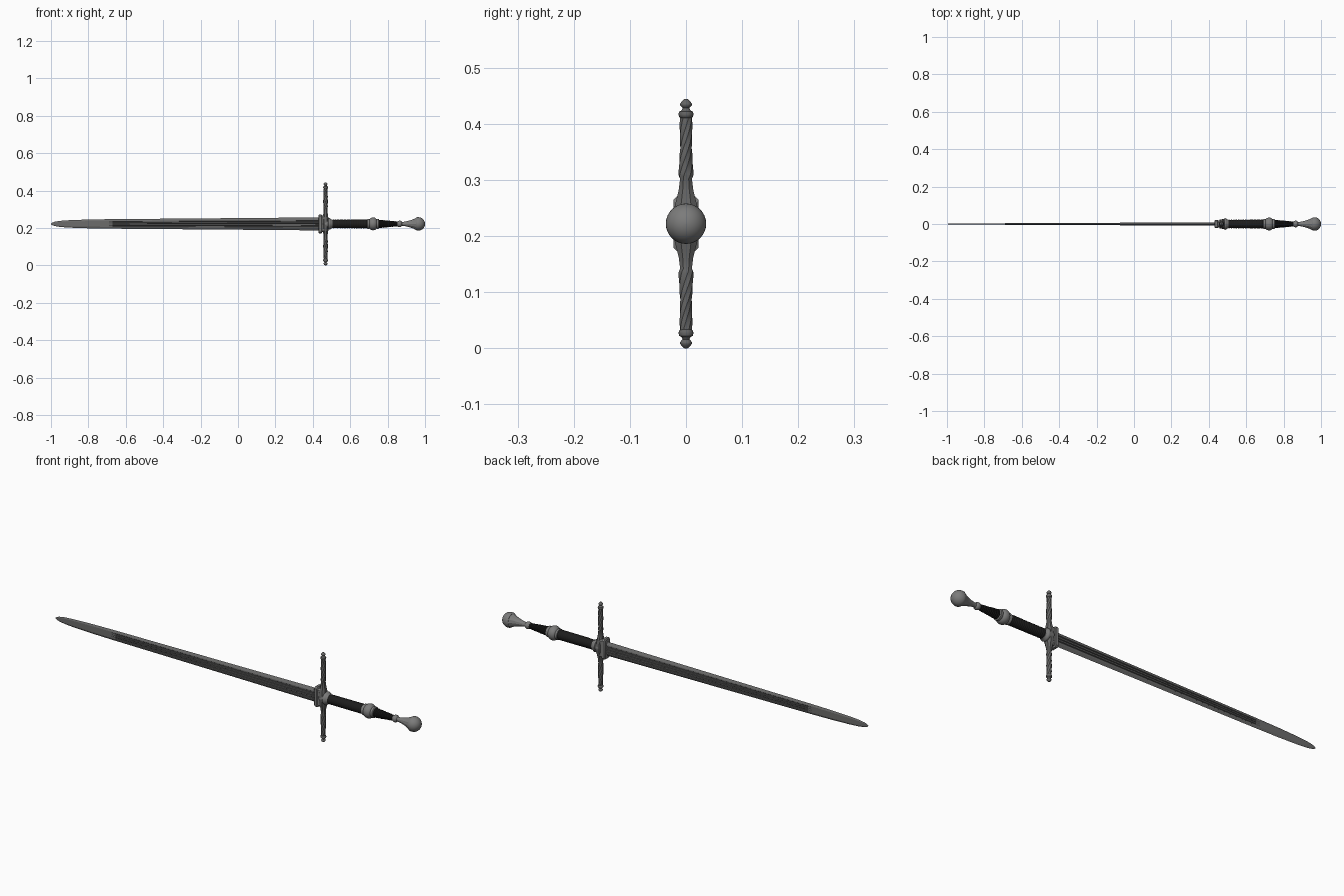
import bpy, bmesh, math
from mathutils import Vector, Matrix

if "Cube" in bpy.data.objects:
    bpy.data.objects.remove(bpy.data.objects["Cube"])

CZ = 0.222  # height of the sword's long axis


def material(name, v):
    m = bpy.data.materials.new(name)
    m.diffuse_color = (v, v, v * 0.99, 1)
    m.use_nodes = True
    m.node_tree.nodes["Principled BSDF"].inputs["Base Color"].default_value = m.diffuse_color
    return m


STEEL = material("blade steel", 0.15)
FULLER = material("dark fuller steel", 0.09)
GUARD = material("guard steel", 0.13)
FITTING = material("polished fitting steel", 0.20)
LEATHER = material("black leather", 0.012)


def loft(name, rings, mats, rule=None, smooth=40):
    """Skin closed rings of equal length, capping both ends."""
    bm = bmesh.new()
    vs = [[bm.verts.new(p) for p in r] for r in rings]
    n = len(vs[0])
    for i, (a, b) in enumerate(zip(vs, vs[1:])):
        for j in range(n):
            k = (j + 1) % n
            f = bm.faces.new((a[j], a[k], b[k], b[j]))
            if rule:
                f.material_index = rule(i, j)
    bm.faces.new(vs[0])
    bm.faces.new(vs[-1])
    bmesh.ops.recalc_face_normals(bm, faces=bm.faces)
    me = bpy.data.meshes.new(name)
    bm.to_mesh(me)
    bm.free()
    for m in mats:
        me.materials.append(m)
    ob = bpy.data.objects.new(name, me)
    bpy.context.collection.objects.link(ob)
    if smooth:
        bpy.ops.object.select_all(action='DESELECT')
        bpy.context.view_layer.objects.active = ob
        ob.select_set(True)
        bpy.ops.object.shade_smooth_by_angle(angle=math.radians(smooth))
    return ob


def lathe_x(name, profile, mat, sides=32, smooth=40):
    """Turn an (x, radius) profile around the long axis."""
    rings = [[(x, r * math.cos(2 * math.pi * k / sides), CZ + r * math.sin(2 * math.pi * k / sides))
              for k in range(sides)] for x, r in profile]
    return loft(name, rings, [mat], smooth=smooth)


# Blade: flat bevelled section with three fullers that fade out before the tip
HALF = [(0.62, 0), (0.50, 0), (0.43, 1), (0.29, 1), (0.22, 0),
        (0.13, 0), (0.07, 1), (-0.07, 1), (-0.13, 0),
        (-0.22, 0), (-0.29, 1), (-0.43, 1), (-0.50, 0), (-0.62, 0)]


def blade_ring(x, w, t, depth):
    front = [(x, -t + depth * g, CZ + w * f) for f, g in HALF]
    back = [(x, t - depth * g, CZ + w * f) for f, g in reversed(HALF)]
    return [(x, 0, CZ + w)] + front + [(x, 0, CZ - w)] + back


def fuller_face(i, j):
    a = j - 1 if j < 15 else 28 - j  # index along the flat side
    return 1 if i < 3 and a in (1, 2, 3, 5, 6, 7, 9, 10, 11) else 0


BLADE = [(0.45, 0.035, 0.0085, 0.004), (0.0, 0.031, 0.007, 0.0035),
         (-0.67, 0.0255, 0.0042, 0.002), (-0.69, 0.0253, 0.004, 0),
         (-0.80, 0.0235, 0.0035, 0), (-0.90, 0.020, 0.003, 0), (-0.95, 0.0165, 0.0026, 0),
         (-0.98, 0.0115, 0.002, 0), (-0.993, 0.007, 0.0015, 0), (-1.0, 0.0015, 0.0005, 0)]
loft("blade", [blade_ring(*b) for b in BLADE], [STEEL, FULLER], fuller_face, 20)


# Collar around the blade root: rounded rectangular block with a rim
def collar_ring(x, hy, hz, c=0.007):
    q = [(hy, hz - c), (hy - c, hz), (c - hy, hz), (-hy, hz - c),
         (-hy, c - hz), (c - hy, -hz), (hy - c, -hz), (hy, c - hz)]
    return [(x, y, CZ + z) for y, z in q]


loft("blade_collar", [collar_ring(*r) for r in [
    (0.430, 0.018, 0.046), (0.434, 0.022, 0.050), (0.447, 0.022, 0.050),
    (0.450, 0.019, 0.044), (0.468, 0.019, 0.044)]], [FITTING], smooth=30)

# Guard arms: square bar flaring at the centre and twisting towards the ends
GX = 0.468


def arm_ring(d, hx, hy, turn):
    pts = []
    for sx, sy in ((1, 0.45), (0.45, 1), (-0.45, 1), (-1, 0.45),
                   (-1, -0.45), (-0.45, -1), (0.45, -1), (1, -0.45)):
        p = Matrix.Rotation(turn, 2) @ Vector((sx * hx, sy * hy))
        pts.append((GX + p.x, p.y, CZ + d))
    return pts


ARM = [(0.0, 0.018, 0.025), (0.02, 0.018, 0.023), (0.04, 0.014, 0.018),
       (0.06, 0.011, 0.013), (0.08, 0.0095, 0.0105)]


def arm_spec():
    for d, hx, hy in ARM:
        yield d, hx, hy, 0
    for k in range(1, 25):
        u = k / 24
        s = 0.0115 - 0.002 * u
        yield 0.08 + 0.11 * u, s * 0.95, s * 1.08, math.pi * u


# Finials: turned collar and knob on each arm end
FINIAL = [(0.188, 0.009), (0.190, 0.012), (0.195, 0.0135), (0.200, 0.012), (0.202, 0.008),
          (0.206, 0.006), (0.208, 0.008), (0.211, 0.0105), (0.214, 0.0105),
          (0.218, 0.0075), (0.222, 0.003)]
for side, s in (("upper", 1), ("lower", -1)):
    loft(side + "_guard_arm", [arm_ring(s * d, hx, hy, s * a) for d, hx, hy, a in arm_spec()],
         [GUARD], smooth=30)
    loft(side + "_guard_finial",
         [[(GX + r * math.cos(k * math.pi / 8), r * math.sin(k * math.pi / 8), CZ + s * d)
           for k in range(16)] for d, r in FINIAL], [GUARD])

# Ferrule between guard and grip
lathe_x("grip_ferrule", [(0.465, 0.025), (0.480, 0.026), (0.483, 0.030), (0.489, 0.031),
                         (0.494, 0.029), (0.498, 0.025), (0.504, 0.023)], FITTING)


# Leather grips: closely ribbed wrapping
def ribbed(x0, x1, r0, r1, count):
    out = []
    for k in range(count * 4 + 1):
        u = k / (count * 4)
        out.append((x0 + (x1 - x0) * u,
                    r0 + (r1 - r0) * u + 0.0008 * math.sin(k * math.pi / 2)))
    return out


lathe_x("lower_grip", ribbed(0.500, 0.705, 0.0225, 0.0235, 22), LEATHER, 24)
lathe_x("upper_grip", ribbed(0.740, 0.858, 0.0235, 0.0125, 14), LEATHER, 24)

# Moulded ring in the middle of the grip
lathe_x("middle_grip_ring", [
    (0.690, 0.022), (0.692, 0.026), (0.699, 0.027), (0.703, 0.025), (0.706, 0.029),
    (0.713, 0.033), (0.722, 0.0345), (0.731, 0.033), (0.738, 0.029), (0.741, 0.025),
    (0.745, 0.027), (0.752, 0.026), (0.755, 0.022)], FITTING)

# Small ring below the pommel
lathe_x("pommel_ring", [(0.852, 0.012), (0.855, 0.015), (0.861, 0.0175), (0.868, 0.0175),
                        (0.873, 0.015), (0.876, 0.011), (0.882, 0.010)], FITTING, 24)

# Pommel: faceted flaring cone with a domed cap
lathe_x("pommel_cone", [(0.875, 0.010), (0.895, 0.0125), (0.920, 0.019), (0.940, 0.026),
                        (0.952, 0.0325), (0.957, 0.034)], FITTING, 12, 25)
lathe_x("pommel_cap", [(0.953, 0.033), (0.957, 0.0355), (0.964, 0.036)] +
        [(0.964 + 0.036 * math.sin(a * math.pi / 18), 0.036 * math.cos(a * math.pi / 18))
         for a in range(1, 9)] + [(1.0, 0.001)], FITTING)
